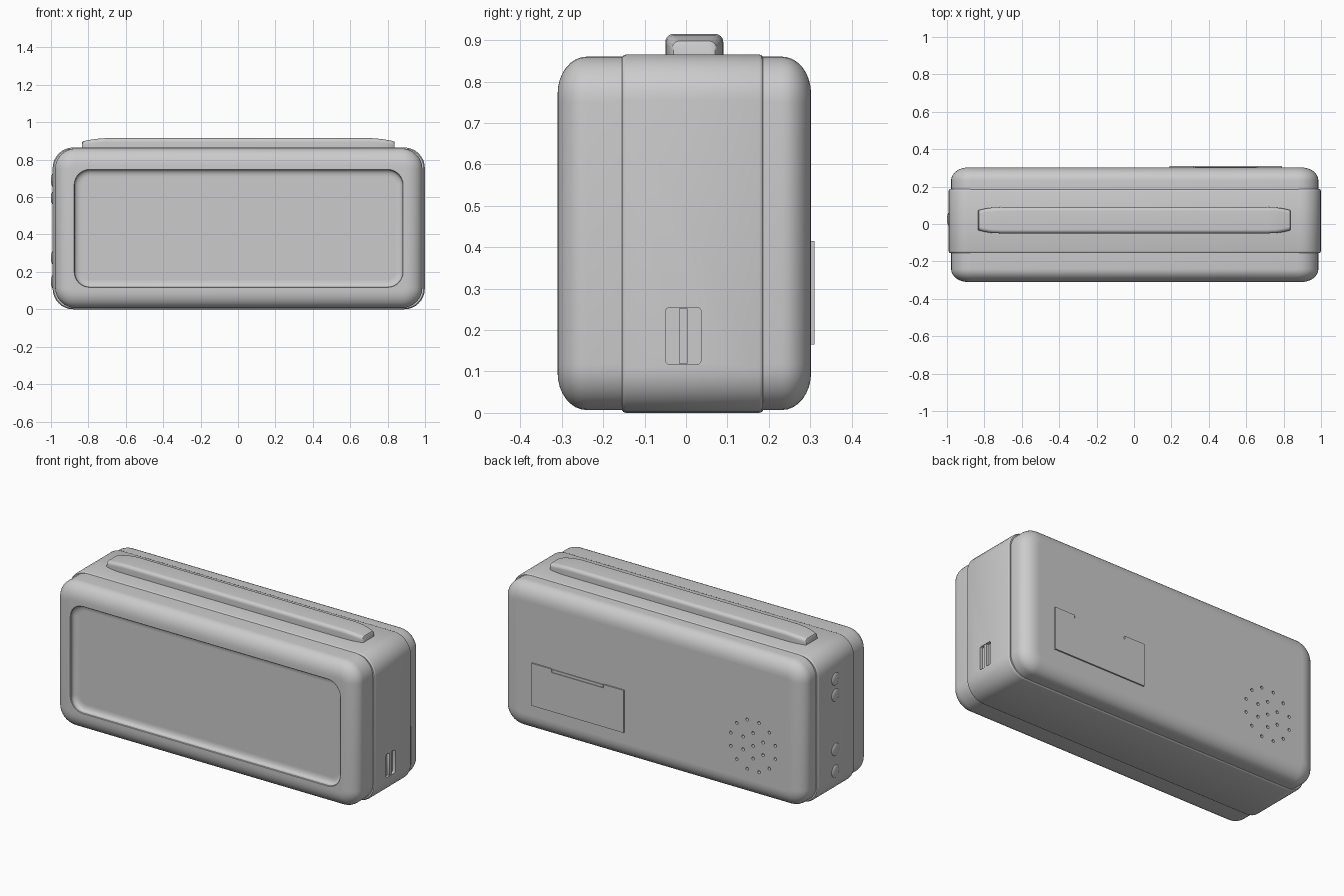
import bpy, bmesh, math
from mathutils import Matrix

if "Cube" in bpy.data.objects:
    bpy.data.objects.remove(bpy.data.objects["Cube"])

CX = 0.004  # body centre in x


def ring(u0, u1, v0, v1, r, n=8):
    """Rounded rectangle as (u, v) points."""
    pts = []
    corners = [(u1 - r, v1 - r), (u0 + r, v1 - r), (u0 + r, v0 + r), (u1 - r, v0 + r)]
    for k, (cu, cv) in enumerate(corners):
        for i in range(n + 1):
            a = math.pi / 2 * (k + i / n)
            pts.append((cu + r * math.cos(a), cv + r * math.sin(a)))
    return pts


def finish(obj, angle=35):
    bpy.ops.object.select_all(action='DESELECT')
    obj.select_set(True)
    bpy.context.view_layer.objects.active = obj
    bpy.ops.object.shade_smooth_by_angle(angle=math.radians(angle))


def loft(name, sections, axis):
    """Skin a list of (position, outline) sections along an axis, capped at both ends."""
    place = {'x': lambda t, u, v: (t, u, v), 'y': lambda t, u, v: (u, t, v)}[axis]
    bm = bmesh.new()
    rows = [[bm.verts.new(place(t, u, v)) for u, v in pts] for t, pts in sections]
    for a, b in zip(rows, rows[1:]):
        for i in range(len(a)):
            j = (i + 1) % len(a)
            bm.faces.new((a[i], a[j], b[j], b[i]))
    bm.faces.new(rows[0])
    bm.faces.new(rows[-1])
    bmesh.ops.recalc_face_normals(bm, faces=bm.faces)
    mesh = bpy.data.meshes.new(name)
    bm.to_mesh(mesh)
    bm.free()
    obj = bpy.data.objects.new(name, mesh)
    bpy.context.collection.objects.link(obj)
    return obj


def cut(obj, cutter):
    mod = obj.modifiers.new("cut", 'BOOLEAN')
    mod.operation, mod.solver, mod.object = 'DIFFERENCE', 'EXACT', cutter
    bpy.ops.object.select_all(action='DESELECT')
    bpy.context.view_layer.objects.active = obj
    obj.select_set(True)
    bpy.ops.object.modifier_apply(modifier=mod.name)
    bpy.data.objects.remove(cutter)


def shell_ring(inset, r=0.11):
    return ring(CX - 0.982 + inset, CX + 0.982 - inset, 0.007 + inset, 0.86 - inset, r)


def rounded_edge(y_face, direction):
    """Sections from the shell side wall round to its flat face."""
    out = []
    for i in range(9):
        a = math.pi / 2 * i / 8
        inset = 0.09 * (1 - math.cos(a))
        out.append((y_face + direction * 0.07 * (1 - math.sin(a)),
                    shell_ring(inset, 0.11 - inset)))
    return out


# Front shell with the recessed display window
def window_ring(inset):
    return ring(-0.873 + inset, 0.88 - inset, 0.12 + inset, 0.745 - inset, 0.08 - inset)


front = [(-0.14, shell_ring(0))] + rounded_edge(-0.31, 1)
front += [(-0.31, window_ring(-0.003)), (-0.307, window_ring(0)), (-0.295, window_ring(0))]
for i in range(1, 7):
    a = math.pi / 2 * i / 6
    front.append((-0.295 + 0.02 * math.sin(a), window_ring(0.035 * (1 - math.cos(a)))))
front.append((-0.275, window_ring(0.038)))
finish(loft("front_shell", front, 'y'))

# Back shell with speaker holes
back = [(0.18, shell_ring(0))] + rounded_edge(0.302, -1)
back.append((0.302, shell_ring(0.094, 0.016)))
back_shell = loft("back_shell", back, 'y')
bm = bmesh.new()
for radius, count in ((0, 1), (0.075, 6), (0.15, 12)):
    for k in range(count):
        a = 2 * math.pi * (k + 0.5) / count
        spot = (-0.648 + radius * math.cos(a), 0.31, 0.31 + radius * math.sin(a))
        bmesh.ops.create_cone(bm, cap_ends=True, segments=12, radius1=0.009, radius2=0.009,
                              depth=0.06,
                              matrix=Matrix.Translation(spot) @ Matrix.Rotation(math.pi / 2, 4, 'X'))
mesh = bpy.data.meshes.new("hole_cutter")
bm.to_mesh(mesh)
bm.free()
holes = bpy.data.objects.new("hole_cutter", mesh)
bpy.context.collection.objects.link(holes)
holes.hide_render = True
cut(back_shell, holes)
finish(back_shell)


# Middle band, slightly proud of both shells
def band_ring(inset):
    return ring(CX - 0.995 + inset, CX + 0.995 - inset, inset, 0.865 - inset, 0.11 - inset)


band = loft("middle_band", [(-0.154, band_ring(0.014)), (-0.154, band_ring(0.006)),
                            (-0.151, band_ring(0.002)), (-0.145, band_ring(0)),
                            (0.177, band_ring(0)), (0.183, band_ring(0.002)),
                            (0.186, band_ring(0.006)), (0.186, band_ring(0.014))], 'y')

# Side switch pocket and slider
slot = ring(-0.049, 0.036, 0.118, 0.254, 0.008, 4)
pocket = loft("pocket_cutter", [(0.982, slot), (1.02, slot)], 'x')
pocket.hide_render = True
cut(band, pocket)
finish(band)
rib = ring(-0.017, 0.004, 0.119, 0.253, 0.002, 2)
finish(loft("switch_slider", [(0.975, rib), (0.997, rib)], 'x'))

# Long press bar on top, tapering at its ends
half = [(0.836, 0.050, 0.892), (0.832, 0.054, 0.898), (0.80, 0.062, 0.905),
        (0.76, 0.068, 0.911), (0.71, 0.070, 0.915)]
profile = [(-x, w, z) for x, w, z in half] + [(x, w, z) for x, w, z in reversed(half)]
finish(loft("top_bar", [(x + 0.002, ring(0.02 - w, 0.02 + w, 0.82, z, 0.02))
                        for x, w, z in profile], 'x'))

# Battery door with a finger notch in its top edge
door = [(0.19, 0.165), (0.79, 0.165), (0.79, 0.415), (0.66, 0.415),
        (0.66, 0.395), (0.32, 0.395), (0.32, 0.415), (0.19, 0.415)]
finish(loft("battery_door", [(0.29, door), (0.31, door)], 'y'))
latch = ring(0.325, 0.655, 0.385, 0.411, 0.004, 2)
finish(loft("door_latch", [(0.29, latch), (0.306, latch)], 'y'))

# Domed buttons on the left side
for i, z in enumerate((0.69, 0.595, 0.275, 0.147)):
    bpy.ops.mesh.primitive_uv_sphere_add(segments=24, ring_count=12, radius=1,
                                         location=(-0.988, 0.025, z))
    button = bpy.context.object
    button.name = f"side_button_{i + 1}"
    button.scale = (0.012, 0.037, 0.037)
    finish(button)
